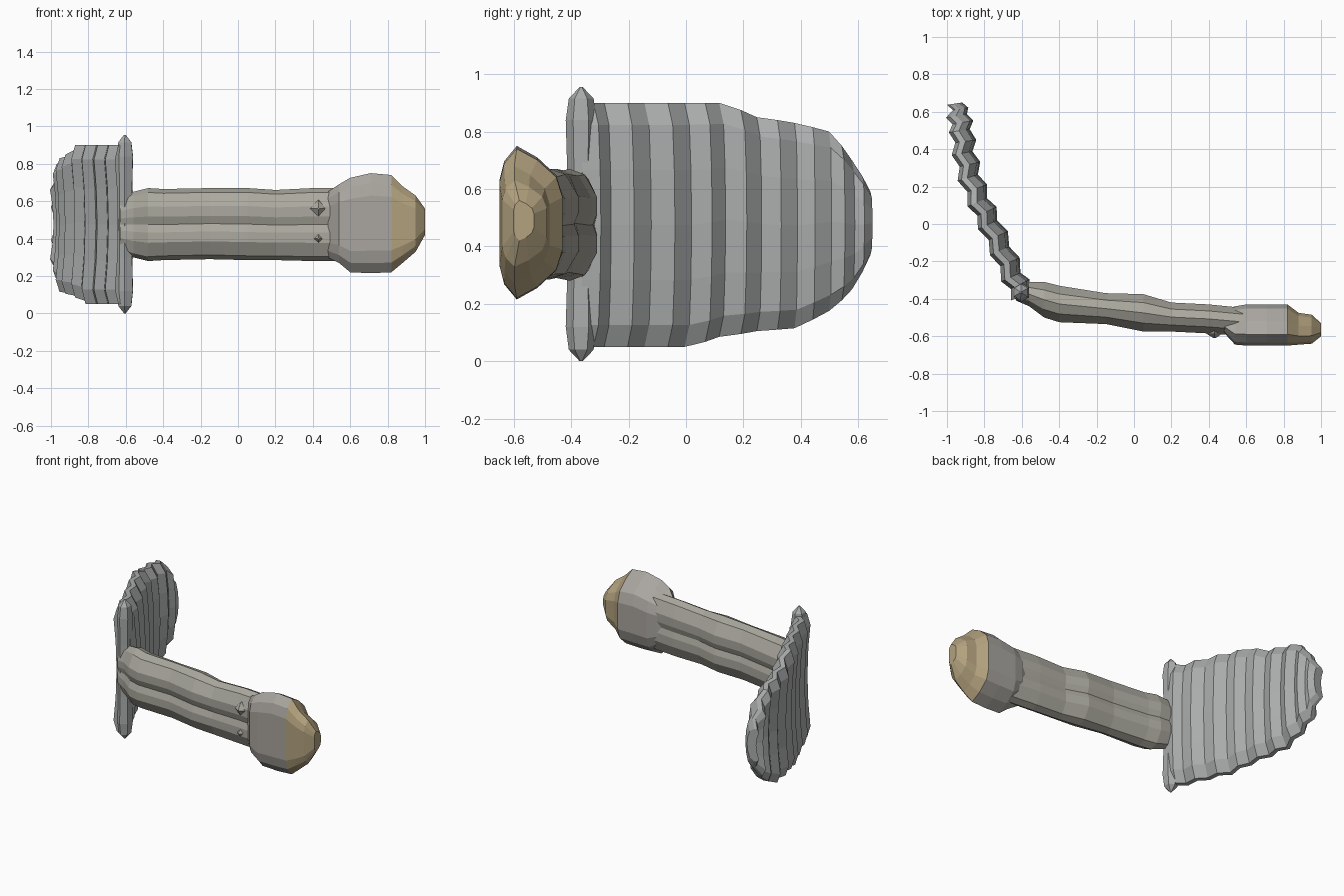
import bpy, bmesh, math
from mathutils import Vector

if "Cube" in bpy.data.objects:
    bpy.data.objects.remove(bpy.data.objects["Cube"])


def material(name, rgb):
    m = bpy.data.materials.new(name)
    m.diffuse_color = (*rgb, 1)
    m.use_nodes = True
    m.node_tree.nodes["Principled BSDF"].inputs["Base Color"].default_value = m.diffuse_color
    return m


def loft(name, rings, mats):
    """Skin a list of equal-length point rings and cap both ends (flat shaded)."""
    bm = bmesh.new()
    vs = [[bm.verts.new(p) for p in r] for r in rings]
    n = len(rings[0])
    for a, b in zip(vs, vs[1:]):
        for i in range(n):
            j = (i + 1) % n
            bm.faces.new((a[i], a[j], b[j], b[i]))
    bm.faces.new(vs[0][::-1])
    bm.faces.new(vs[-1])
    bmesh.ops.recalc_face_normals(bm, faces=bm.faces)
    me = bpy.data.meshes.new(name)
    bm.to_mesh(me)
    bm.free()
    ob = bpy.data.objects.new(name, me)
    bpy.context.collection.objects.link(ob)
    for m in mats:
        me.materials.append(m)
    return ob


def section_rings(stations, outline):
    """Stations are (x, y front, y back, z low, z high); outline is in -1..1."""
    rings = []
    for x, y0, y1, z0, z1 in stations:
        rings.append([Vector((x, (y0 + y1) / 2 + u * (y1 - y0) / 2,
                              (z0 + z1) / 2 + v * (z1 - z0) / 2)) for u, v in outline])
    return rings


steel = material("steel", (0.40, 0.41, 0.41))
olive = material("grip", (0.40, 0.39, 0.34))
stone = material("knob", (0.40, 0.38, 0.35))
tan = material("knob_tip", (0.45, 0.36, 0.21))

# Blade: thin curved plate with stepped ridges (x, y, z low, z high)
path = [(-.60, -.38, .05, .90), (-.65, -.28, .05, .90), (-.71, -.14, .05, .90),
        (-.775, 0, .05, .90), (-.83, .12, .085, .90), (-.88, .25, .105, .85),
        (-.91, .38, .115, .83), (-.925, .50, .175, .80), (-.94, .58, .25, .70),
        (-.95, .645, .37, .59)]
rows = []
for a, b in zip(path, path[1:]):
    rows.append(Vector(a))
    rows.append((Vector(a) + Vector(b)) / 2)
rows.append(Vector(path[-1]))
rings = []
for i, r in enumerate(rows):
    d = rows[min(i + 1, len(rows) - 1)] - rows[max(i - 1, 0)]
    nrm = Vector((d.y, -d.x)).normalized()
    wiggle = 0.014 if i % 2 else -0.014
    half = 0.047 if i < len(rows) - 2 else 0.032
    face, back = [], []
    for t in (-1, -.82, -.45, 0, .45, .82, 1):
        z = (r[2] + r[3]) / 2 + t * (r[3] - r[2]) / 2
        h = half * (0.35 if abs(t) == 1 else 1)
        off = wiggle + 0.014 * (1 - 2 * t * t)
        for side, lst in ((1, face), (-1, back)):
            o = off + side * h
            lst.append(Vector((r[0] + nrm.x * o, min(r[1] + nrm.y * o, .65), z)))
    rings.append(face + back[::-1])
loft("blade", rings, [steel])

# Guard bar: upright post with pointed ends at the foot of the blade
rings = []
for z, s in ((0, .1), (.04, .8), (.12, 1), (.3, .9), (.66, .9), (.84, 1), (.915, .8), (.955, .1)):
    rings.append([Vector((-.605 + .05 * s * math.cos(a), -.365 + .054 * s * math.sin(a), z))
                  for a in (k * math.pi / 3 + .5 for k in range(6))])
loft("guard_bar", rings, [steel])

# Handle: flattened grip with a shallow groove along front and back
half_outline = [(-.82, 0), (-1, .22), (-1, .5), (-.55, .88), (0, 1),
                (.55, .9), (1, .5), (1, .2), (.85, 0)]
outline = half_outline + [(u, -v) for u, v in half_outline[-2:0:-1]]
handle = [(-.63, -.41, -.32, .33, .62), (-.56, -.44, -.31, .30, .65),
          (-.48, -.50, -.31, .28, .67), (-.40, -.525, -.33, .285, .665),
          (-.15, -.535, -.37, .29, .67), (.05, -.575, -.375, .285, .67),
          (.20, -.575, -.42, .285, .66), (.40, -.585, -.43, .28, .67),
          (.60, -.60, -.45, .28, .67)]
loft("handle", section_rings(handle, outline), [olive])

# Small nubs beside the knob
for z, r in ((.56, .055), (.40, .03)):
    rings = [[Vector((.43 + s * dx, y, z + s * dz))
              for dx, dz in ((1, 0), (0, 1), (-1, 0), (0, -1))]
             for y, s in ((-.55, r), (-.585, r * .8), (-.61, .006))]
    loft("handle_nub", rings, [olive])

# Knob: faceted, front face flatter, tapering to a tan tip
knob_half = [(-1, 0), (-1, .55), (-.85, .80), (-.45, 1), (.2, .85), (.8, .62), (1, .35), (1, 0)]
knob_outline = knob_half + [(u, -v) for u, v in knob_half[-2:0:-1]]
knob = [(.48, -.58, -.46, .30, .65), (.54, -.645, -.44, .27, .69), (.60, -.65, -.43, .22, .725),
        (.71, -.65, -.43, .215, .75), (.82, -.65, -.43, .22, .74), (.88, -.645, -.475, .27, .68),
        (.95, -.64, -.485, .33, .63), (1.0, -.60, -.53, .42, .56)]
ob = loft("knob", section_rings(knob, knob_outline), [stone, tan])
for f in ob.data.polygons:
    f.material_index = int(f.center.x > .84)
